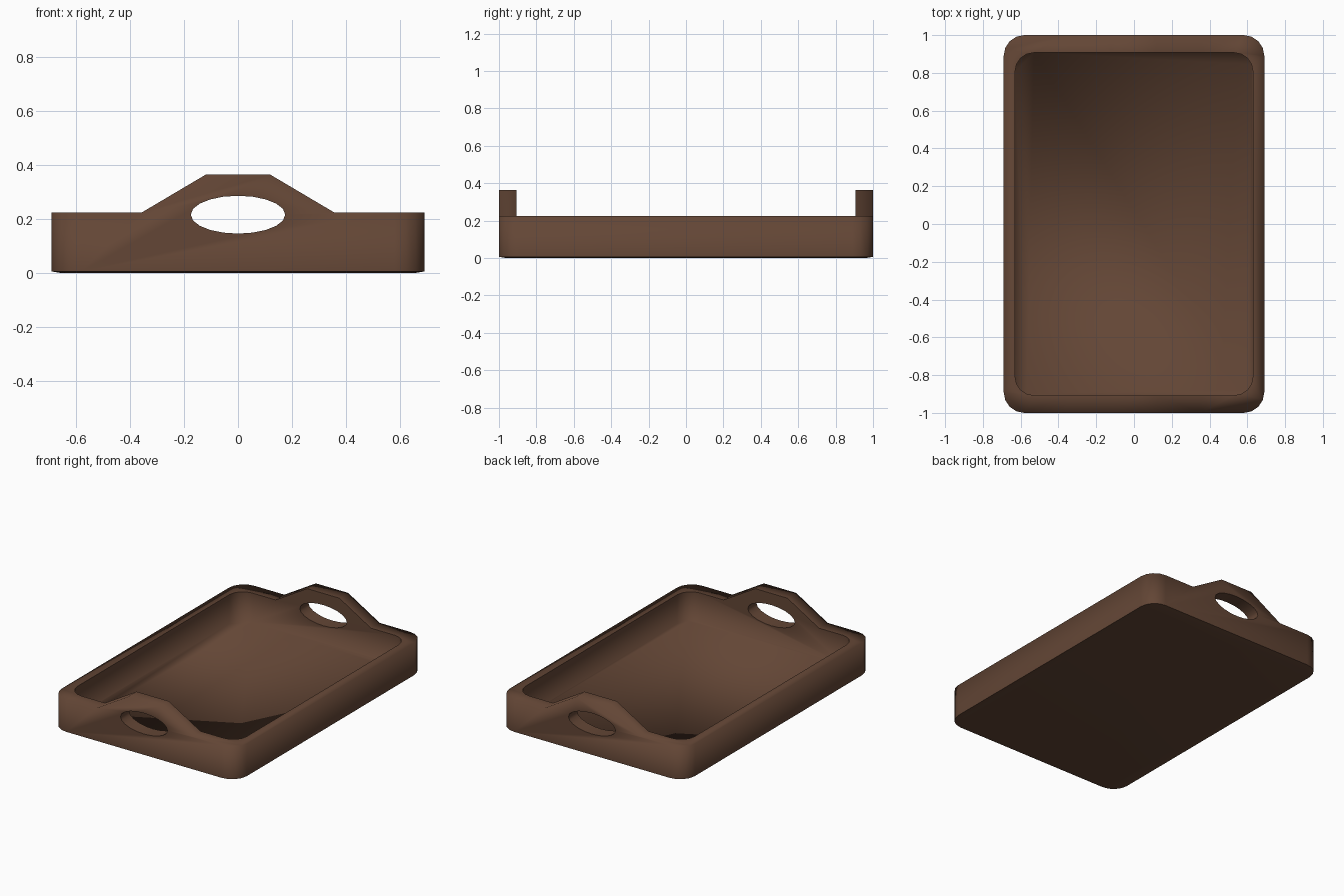
import bpy, bmesh, math

if "Cube" in bpy.data.objects:
    bpy.data.objects.remove(bpy.data.objects["Cube"])

wood = bpy.data.materials.new("dark_brown_wood")
wood.diffuse_color = (0.125, 0.061, 0.036, 1)
wood.use_nodes = True
wood.node_tree.nodes["Principled BSDF"].inputs["Base Color"].default_value = wood.diffuse_color


def rounded_rect(hx, hy, r, z, steps=4):
    pts = []
    for q, (sx, sy) in enumerate([(1, 1), (-1, 1), (-1, -1), (1, -1)]):
        for i in range(steps + 1):
            a = math.pi / 2 * (q + i / steps)
            pts.append((sx * (hx - r) + r * math.cos(a),
                        sy * (hy - r) + r * math.sin(a), z))
    return pts


def loft(name, rings):
    """Closed solid through rings with equal point counts."""
    bm = bmesh.new()
    loops = [[bm.verts.new(p) for p in ring] for ring in rings]
    n = len(loops[0])
    for a, b in zip(loops, loops[1:]):
        for i in range(n):
            bm.faces.new((a[i], a[(i + 1) % n], b[(i + 1) % n], b[i]))
    bm.faces.new(loops[0][::-1])
    bm.faces.new(loops[-1])
    bmesh.ops.recalc_face_normals(bm, faces=bm.faces)
    me = bpy.data.meshes.new(name)
    bm.to_mesh(me)
    bm.free()
    me.materials.append(wood)
    ob = bpy.data.objects.new(name, me)
    bpy.context.collection.objects.link(ob)
    return ob


def along_y(profile):
    return [[(x, y, z) for x, z in profile] for y in (-1.5, 1.5)]


# Solid block with rounded corners and a slightly raised bottom edge
tray = loft("serving_tray", [rounded_rect(0.655, 0.965, 0.09, 0),
                             rounded_rect(0.69, 1.0, 0.11, 0.006),
                             rounded_rect(0.69, 1.0, 0.11, 0.45)])

# Cutters: cavity, silhouette above rim and handles, oval hand holes
HX, HZ, HC = 0.175, 0.07, 0.216
cavity = loft("cavity_cutter", [rounded_rect(0.63, 0.907, 0.1, 0.03),
                                rounded_rect(0.63, 0.907, 0.1, 0.8)])
top = loft("rim_cutter", along_y([
    (-1, 0.225), (-0.355, 0.225), (-0.12, 0.364), (0.12, 0.364),
    (0.355, 0.225), (1, 0.225), (1, 0.7), (-1, 0.7)]))
oval = [(HX * math.cos(t * math.pi / 10), HC + HZ * math.sin(t * math.pi / 10))
        for t in range(20)]
holes = loft("hand_hole_cutter", along_y(oval))

cutters = [cavity, top, holes]
for c in cutters:
    c.hide_render = True
    m = tray.modifiers.new(c.name, 'BOOLEAN')
    m.operation = 'DIFFERENCE'
    m.solver = 'EXACT'
    m.object = c
bpy.context.view_layer.update()
baked = bpy.data.meshes.new_from_object(
    tray.evaluated_get(bpy.context.evaluated_depsgraph_get()))
tray.modifiers.clear()
tray.data = baked
for c in cutters:
    bpy.data.objects.remove(c)


# Soft shading, with crisp edges at the inner rim and the hand holes
def kind(f):
    if all(abs((v.co.x / HX) ** 2 + ((v.co.z - HC) / HZ) ** 2 - 1) < 0.02
           for v in f.verts) and abs(f.normal.y) < 0.5:
        return "hole"
    if all(abs(v.co.x) < 0.632 and abs(v.co.y) < 0.909 and v.co.z > 0.02
           for v in f.verts):
        return "cavity"
    return "base" if f.normal.z < -0.95 else "outside"


bm = bmesh.new()
bm.from_mesh(tray.data)
bm.normal_update()
for f in bm.faces:
    f.smooth = True
    f.material_index = 0
for e in bm.edges:
    e.smooth = len({kind(f) for f in e.link_faces}) == 1
bm.to_mesh(tray.data)
bm.free()
tray.data.materials.clear()
tray.data.materials.append(wood)
